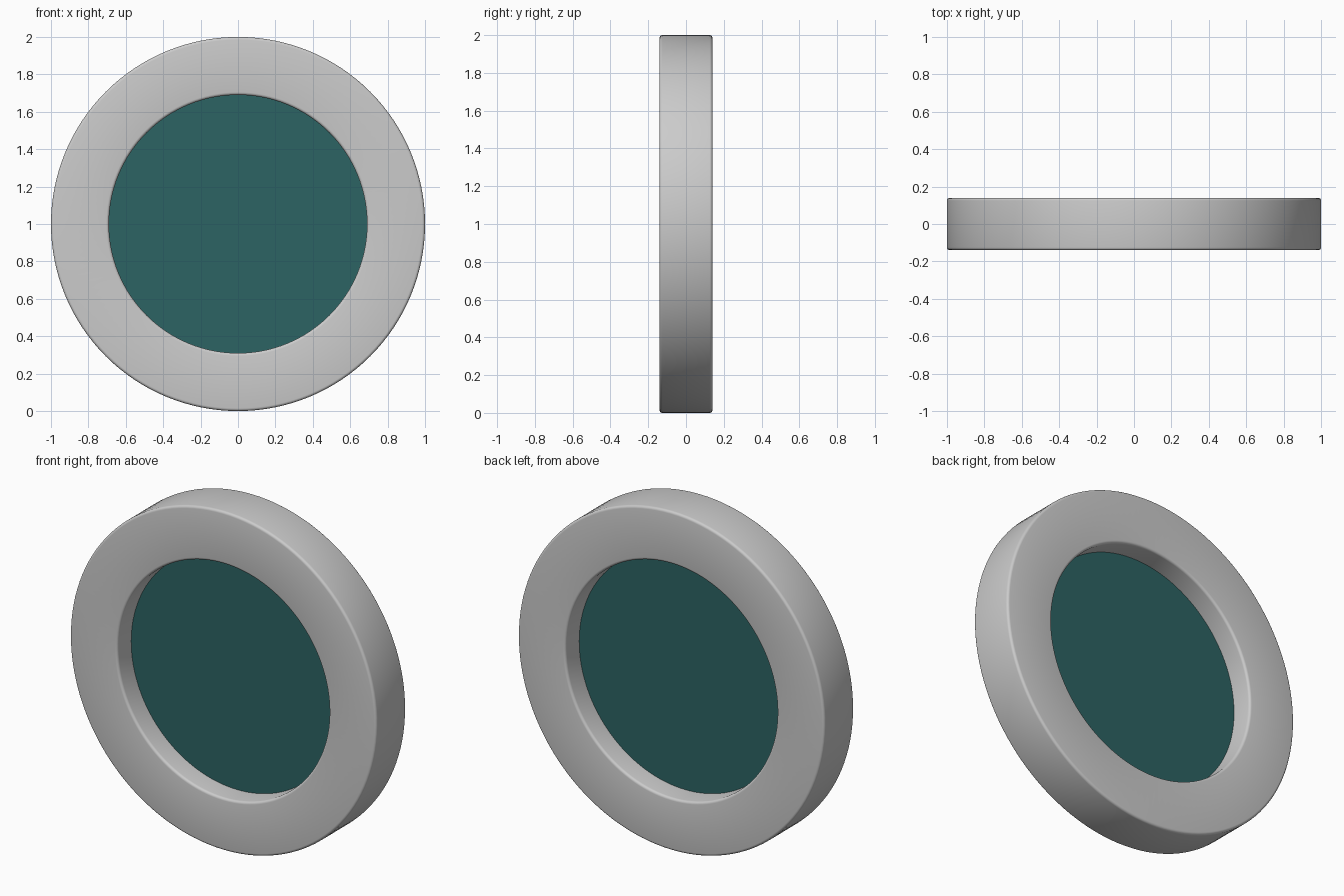
import bpy, bmesh, math
from mathutils import Matrix, Vector

if "Cube" in bpy.data.objects:
    bpy.data.objects.remove(bpy.data.objects["Cube"])

SEGS = 128
R_OUT, R_IN, HALF, BEVEL = 1.0, 0.69, 0.14, 0.015


def finish(bm, name):
    bmesh.ops.recalc_face_normals(bm, faces=bm.faces)
    mesh = bpy.data.meshes.new(name)
    bm.to_mesh(mesh)
    bm.free()
    ob = bpy.data.objects.new(name, mesh)
    bpy.context.collection.objects.link(ob)
    bpy.context.view_layer.objects.active = ob
    ob.select_set(True)
    bpy.ops.object.shade_smooth_by_angle(angle=math.radians(40))
    ob.select_set(False)
    ob.location.z = R_OUT
    return ob


# Frame: rounded rectangular section revolved around the y axis
profile = []
corners = [(R_OUT, -HALF, -90), (R_OUT, HALF, 0), (R_IN, HALF, 90), (R_IN, -HALF, 180)]
for r, y, start in corners:
    cx = r + (-BEVEL if r == R_OUT else BEVEL)
    cy = y + (-BEVEL if y > 0 else BEVEL)
    for i in range(5):
        a = math.radians(start + i * 22.5)
        profile.append((cx + BEVEL * math.cos(a), cy + BEVEL * math.sin(a)))

bm = bmesh.new()
verts = [bm.verts.new((x, y, 0)) for x, y in profile]
edges = [bm.edges.new((verts[i - 1], verts[i])) for i in range(len(verts))]
bmesh.ops.spin(bm, geom=verts + edges, cent=(0, 0, 0), axis=(0, 1, 0),
               angle=math.tau, steps=SEGS, use_merge=True)
bmesh.ops.remove_doubles(bm, verts=bm.verts, dist=1e-5)
finish(bm, "round_frame")

# Glass: thin disc halfway through the frame
bm = bmesh.new()
bmesh.ops.create_cone(bm, cap_ends=True, segments=SEGS, radius1=R_IN + 0.005,
                      radius2=R_IN + 0.005, depth=0.02,
                      matrix=Matrix.Rotation(math.pi / 2, 4, 'X'))
glass = finish(bm, "glass_pane")
mat = bpy.data.materials.new("dark_teal_glass")
mat.diffuse_color = (0.025, 0.125, 0.125, 1)
mat.use_nodes = True
mat.node_tree.nodes["Principled BSDF"].inputs["Base Color"].default_value = mat.diffuse_color
glass.data.materials.append(mat)
